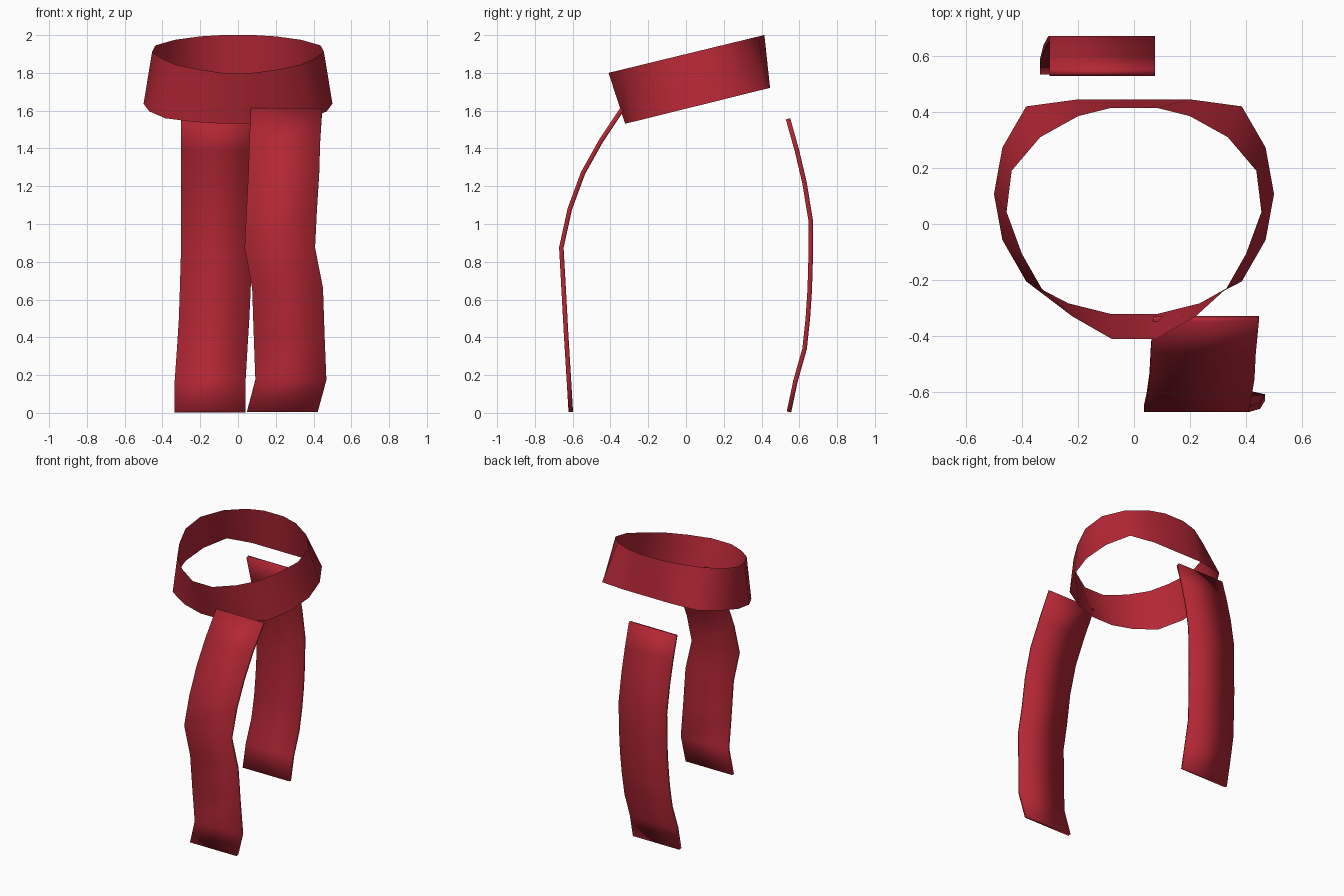
import bpy
import bmesh
from mathutils import Vector

if "Cube" in bpy.data.objects:
    bpy.data.objects.remove(bpy.data.objects["Cube"])

mat = bpy.data.materials.new("red_cloth")
mat.diffuse_color = (0.45, 0.02, 0.035, 1)
mat.use_nodes = True
mat.node_tree.nodes["Principled BSDF"].inputs["Base Color"].default_value = mat.diffuse_color


def finish(name, bm):
    bmesh.ops.recalc_face_normals(bm, faces=bm.faces)
    mesh = bpy.data.meshes.new(name)
    bm.to_mesh(mesh)
    bm.free()
    for p in mesh.polygons:
        p.use_smooth = True
    mesh.materials.append(mat)
    obj = bpy.data.objects.new(name, mesh)
    bpy.context.collection.objects.link(obj)
    return obj


def loop(bm, half, y0, z0, slope):
    """Mirrored outline lying on a tilted plane."""
    pts = half + [(-x, y) for x, y in reversed(half)]
    return [bm.verts.new((x, y, z0 + (y - y0) * slope)) for x, y in pts]


def tail(name, path, thick=0.024):
    """Thin strip along path of (left x, right x, y, z)."""
    bm = bmesh.new()
    rings = []
    for i, (xl, xr, y, z) in enumerate(path):
        a, b = path[max(i - 1, 0)], path[min(i + 1, len(path) - 1)]
        d = Vector((b[2] - a[2], b[3] - a[3])).normalized() * thick / 2
        ny, nz = -d.y, d.x
        rings.append([bm.verts.new(p) for p in (
            (xl, y + ny, z + nz), (xr, y + ny, z + nz),
            (xr, y - ny, z - nz), (xl, y - ny, z - nz))])
    for r, s in zip(rings, rings[1:]):
        for k in range(4):
            n = (k + 1) % 4
            bm.faces.new((r[k], r[n], s[n], s[k]))
    bm.faces.new(rings[0])
    bm.faces.new(rings[-1])
    return finish(name, bm)


# Neck band: single open sheet, 18 sides, tilted forward
top_half = [(0.08, -0.41), (0.22, -0.33), (0.33, -0.23), (0.40, -0.107), (0.455, 0.043),
            (0.437, 0.19), (0.335, 0.31), (0.20, 0.385), (0.08, 0.415)]
low_half = [(0.08, -0.322), (0.235, -0.283), (0.385, -0.205), (0.47, -0.057), (0.50, 0.107),
            (0.47, 0.273), (0.385, 0.42), (0.20, 0.445), (0.075, 0.445)]
bm = bmesh.new()
top = loop(bm, top_half, -0.41, 1.80, 0.243)
low = loop(bm, low_half, -0.325, 1.53, 0.248)
for i in range(len(top)):
    j = (i + 1) % len(top)
    bm.faces.new((low[i], low[j], top[j], top[i]))
finish("neck_band", bm)

# Front hanging end
tail("front_tail", [
    (0.068, 0.446, -0.338, 1.608), (0.06, 0.435, -0.45, 1.44), (0.055, 0.43, -0.545, 1.27),
    (0.045, 0.418, -0.615, 1.08), (0.035, 0.408, -0.66, 0.875), (0.075, 0.45, -0.648, 0.66),
    (0.083, 0.458, -0.635, 0.42), (0.092, 0.468, -0.62, 0.175), (0.047, 0.422, -0.61, 0.005)])

# Rear hanging end
tail("back_tail", [
    (-0.302, 0.075, 0.54, 1.557), (-0.302, 0.075, 0.587, 1.39), (-0.302, 0.075, 0.627, 1.22),
    (-0.302, 0.075, 0.66, 1.02), (-0.303, 0.072, 0.66, 0.82), (-0.308, 0.067, 0.655, 0.65),
    (-0.313, 0.06, 0.645, 0.50), (-0.323, 0.05, 0.628, 0.34), (-0.335, 0.04, 0.58, 0.17),
    (-0.336, 0.04, 0.545, 0.005)])
